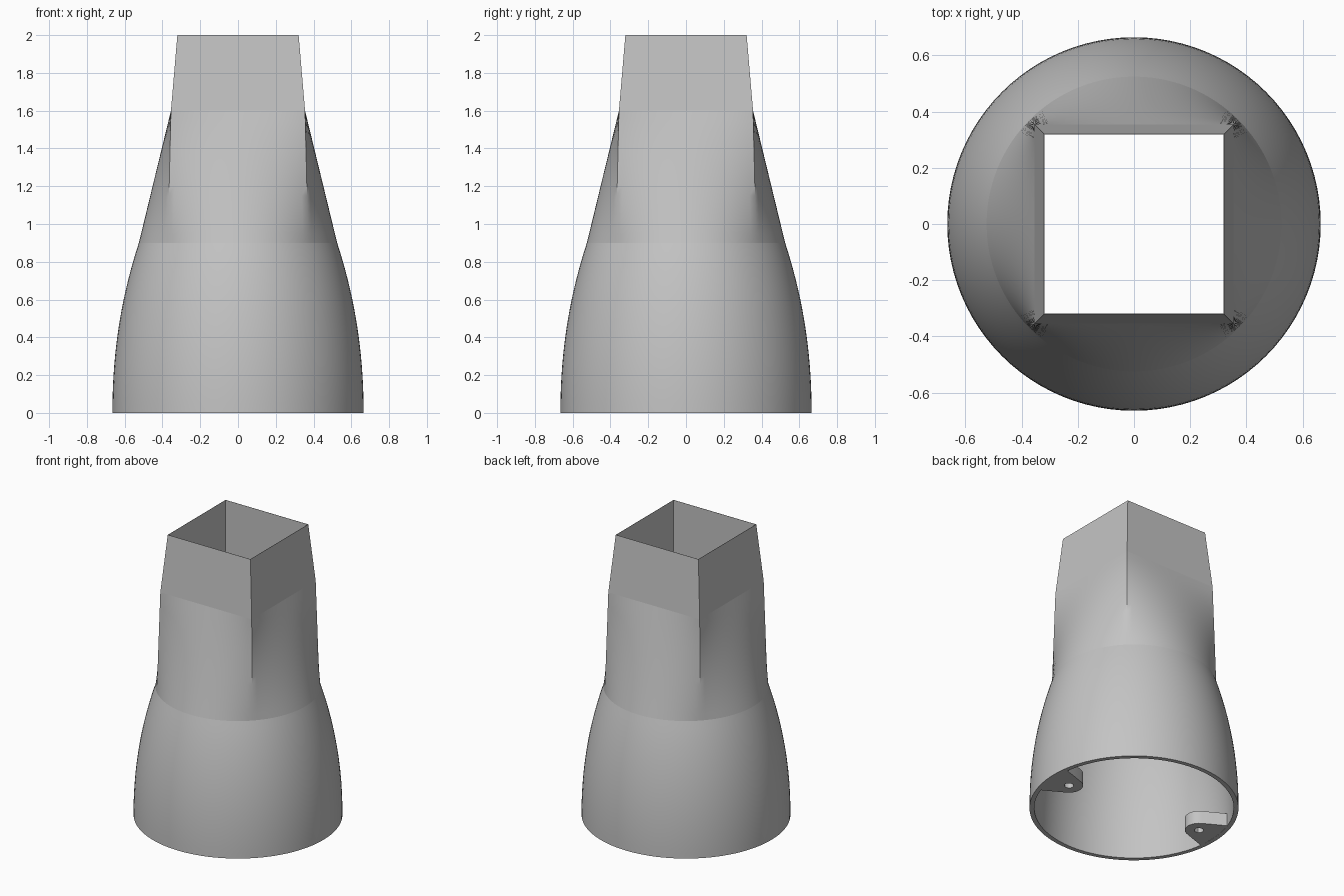
import bpy, bmesh
from math import asin, sin, cos, radians, sqrt, pi
from mathutils import Matrix, Vector

if "Cube" in bpy.data.objects:
    bpy.data.objects.remove(bpy.data.objects["Cube"], do_unlink=True)

grey = bpy.data.materials.new("light_grey")
grey.use_nodes = True
colour = (0.55, 0.55, 0.55, 1)
grey.diffuse_color = colour
grey.node_tree.nodes["Principled BSDF"].inputs["Base Color"].default_value = colour

SIDE_STEPS = 24
WALL = 0.03
SHOULDER, NECK, TOP = 0.9, 1.6, 2.0


def finish(bm, name):
    bmesh.ops.recalc_face_normals(bm, faces=bm.faces)
    mesh = bpy.data.meshes.new(name)
    bm.to_mesh(mesh)
    bm.free()
    mesh.materials.append(grey)
    obj = bpy.data.objects.new(name, mesh)
    bpy.context.collection.objects.link(obj)
    bpy.ops.object.select_all(action='DESELECT')
    obj.select_set(True)
    bpy.context.view_layer.objects.active = obj
    bpy.ops.object.shade_smooth_by_angle(angle=radians(30))
    return obj


def section(middle, corner, z):
    """Four equal arcs, each bulging from the corners out to the middle."""
    bulge = middle - corner
    points = []
    for side in range(4):
        turn = Matrix.Rotation(side * pi / 2, 3, 'Z')
        for i in range(SIDE_STEPS):
            t = 2 * i / SIDE_STEPS - 1
            if bulge < 0.0005:
                p = Vector((middle, t * corner, z))
            else:
                radius = (bulge ** 2 + corner ** 2) / (2 * bulge)
                a = t * asin(min(1, corner / radius))
                p = Vector((middle - radius + radius * cos(a), radius * sin(a), z))
            points.append(turn @ p)
    return points


def body_size(z, inset):
    """Side middle and corner distances at a height."""
    if z <= SHOULDER:
        r = 0.665 - 0.14 * (z / SHOULDER) ** 2.1 - inset
        return r, r / sqrt(2)
    if z <= NECK:
        t = (z - SHOULDER) / (NECK - SHOULDER)
        low, high = 0.525 - inset, 0.355 - inset
        return low + (high - low) * t, low / sqrt(2) * (1 - t) + high * t
    # the wall thins to a knife edge at the square mouth
    t = (z - NECK) / (TOP - NECK)
    half = (0.355 - inset) * (1 - t) + (0.321 - inset / 20) * t
    return half, half


# Duct body: outer skin upward, then inner skin downward, closed at the rims
heights = [SHOULDER * i / 18 for i in range(18)]
heights += [SHOULDER + (NECK - SHOULDER) * i / 14 for i in range(14)] + [NECK, TOP]
bm = bmesh.new()
rings = []
for inset, levels in ((0, heights), (WALL, heights[::-1])):
    for z in levels:
        ring = [bm.verts.new(p) for p in section(*body_size(z, inset), z)]
        rings.append((z, ring))
count = 4 * SIDE_STEPS
for k, (z, ring) in enumerate(rings):
    above = rings[(k + 1) % len(rings)][1]
    for i in range(count):
        j = (i + 1) % count
        bm.faces.new((ring[i], ring[j], above[j], above[i]))
# crisp seams where the round base, the blend and the square neck meet
for z, ring in rings:
    if z in (SHOULDER, NECK):
        for i in range(count):
            bm.edges.get((ring[i], ring[(i + 1) % count])).smooth = False
finish(bm, "duct_body")


def mounting_tab(name, angle):
    """Flared tab with a rounded nose and a screw hole, joined to the wall."""
    nose, hole, height = 0.09, 0.03, 0.09
    outline = [Vector((nose * cos(radians(a)), nose * sin(radians(a))))
               for a in range(114, 247, 12)]
    half = [Vector((0.047, -0.12)), Vector((0.13, -0.155)), Vector((0.148, -0.07))]
    outline += half + [Vector((0.152, 0))]
    outline += [Vector((p.x, -p.y)) for p in reversed(half)]
    place = Matrix.Rotation(angle, 4, 'Z') @ Matrix.Translation((0.502, 0, 0.001))
    bm = bmesh.new()
    loops = []
    for z, scale_to in ((0, None), (height, None), (height, hole), (0, hole)):
        loops.append([bm.verts.new(place @ (p if scale_to is None
                      else p.normalized() * scale_to).to_3d() + Vector((0, 0, z)))
                      for p in outline])
    n = len(outline)
    for k in range(4):
        a, b = loops[k], loops[(k + 1) % 4]
        for i in range(n):
            j = (i + 1) % n
            bm.faces.new((a[i], a[j], b[j], b[i]))
    finish(bm, name)


# Two opposite tabs inside the round opening
mounting_tab("left_mounting_tab", radians(-5.5))
mounting_tab("right_mounting_tab", radians(174.5))
